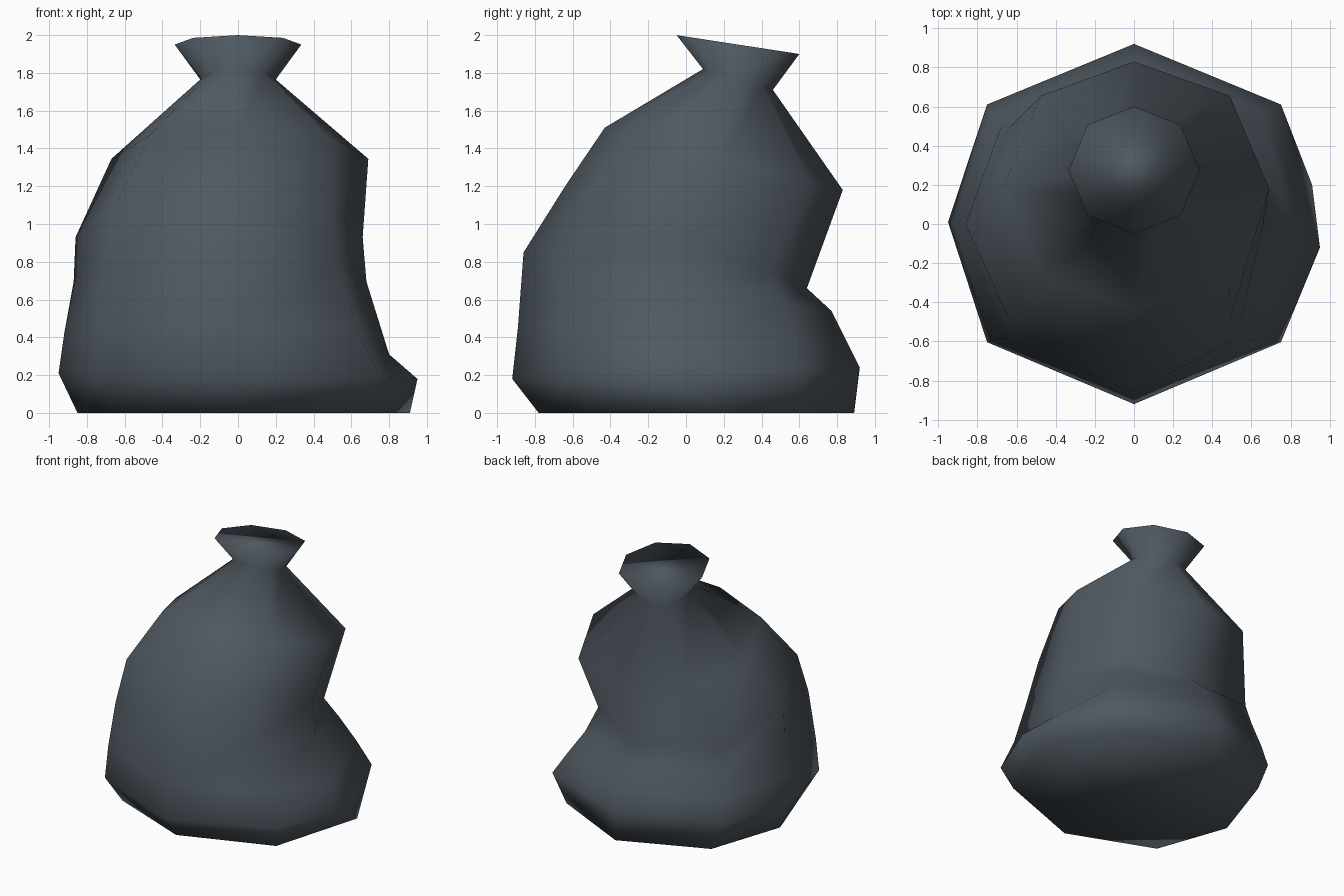
import bpy, bmesh, math

if "Cube" in bpy.data.objects:
    bpy.data.objects.remove(bpy.data.objects["Cube"])

# one flat colour for the whole bag
mat = bpy.data.materials.new("dark slate plastic")
mat.diffuse_color = (0.078, 0.098, 0.118, 1)
mat.use_nodes = True
mat.node_tree.nodes["Principled BSDF"].inputs["Base Color"].default_value = mat.diffuse_color

# tilted eight-sided rings, bottom to top:
# west, east, south, north reach, centre y, front z, back z, diagonal x / y factor, north-east dent
RINGS = [
    (-.85, .91, -.78, .89, .03, 0.00, 0.00, .77, .68, .93),   # base
    (-.95, .95, -.92, .92, .01, 0.18, 0.24, .79, .66, 1.0),   # widest
    (-.92, .80, -.89, .845, .0, 0.45, 0.39, .79, .67, 1.02),  # slumped fold
    (-.87, .68, -.86, .77, .0, 0.85, 0.54, .77, .68, 1.0),    # above the fold
    (-.86, .66, -.64, .64, .0, 1.20, 0.66, .74, .77, .91),    # waist
    (-.67, .69, -.43, .83, .18, 1.51, 1.18, .71, .73, 1.0),   # shoulder
    (-.20, .20, .09, .46, .275, 1.82, 1.71, .71, .71, 1.0),   # tied neck
    (-.335, .335, -.05, .60, .275, 2.0, 1.90, .71, .71, 1.0), # flared mouth
]
# uneven sag on the right side: (ring, column) -> offset
SAG = {(0, 0): (0, .17, 0), (1, 0): (0, -.13, -.03), (2, 0): (0, .05, -.11)}


def ring_points(i, ring):
    w, e, s, n, cy, zs, zn, fx, fy, ne = ring
    for k in range(8):
        a = k * math.pi / 4
        c, sn = math.cos(a), math.sin(a)
        diag = k % 2
        x = (e if c > 0 else w) * (fx if diag else round(abs(c)))
        y = ((n if sn > 0 else s) - cy) * (fy if diag else round(abs(sn)))
        if k == 1:
            x, y = x * ne, y * ne
        z = (zs + zn) / 2 + (zn - zs) / 2 * sn
        d = SAG.get((i, k), (0, 0, 0))
        yield (x + d[0], cy + y + d[1], z + d[2])


# sack body: bridge the rings and close both ends
bm = bmesh.new()
loops = [[bm.verts.new(p) for p in ring_points(i, r)] for i, r in enumerate(RINGS)]
for lo, hi in zip(loops, loops[1:]):
    for k in range(8):
        j = (k + 1) % 8
        bm.faces.new((lo[k], lo[j], hi[j], hi[k]))
bm.faces.new(loops[0][::-1])
bm.faces.new(loops[-1])
bmesh.ops.recalc_face_normals(bm, faces=bm.faces)
for f in bm.faces:
    f.smooth = True

mesh = bpy.data.meshes.new("tied_sack")
bm.to_mesh(mesh)
bm.free()
mesh.materials.append(mat)
bpy.context.collection.objects.link(bpy.data.objects.new("tied_sack", mesh))
